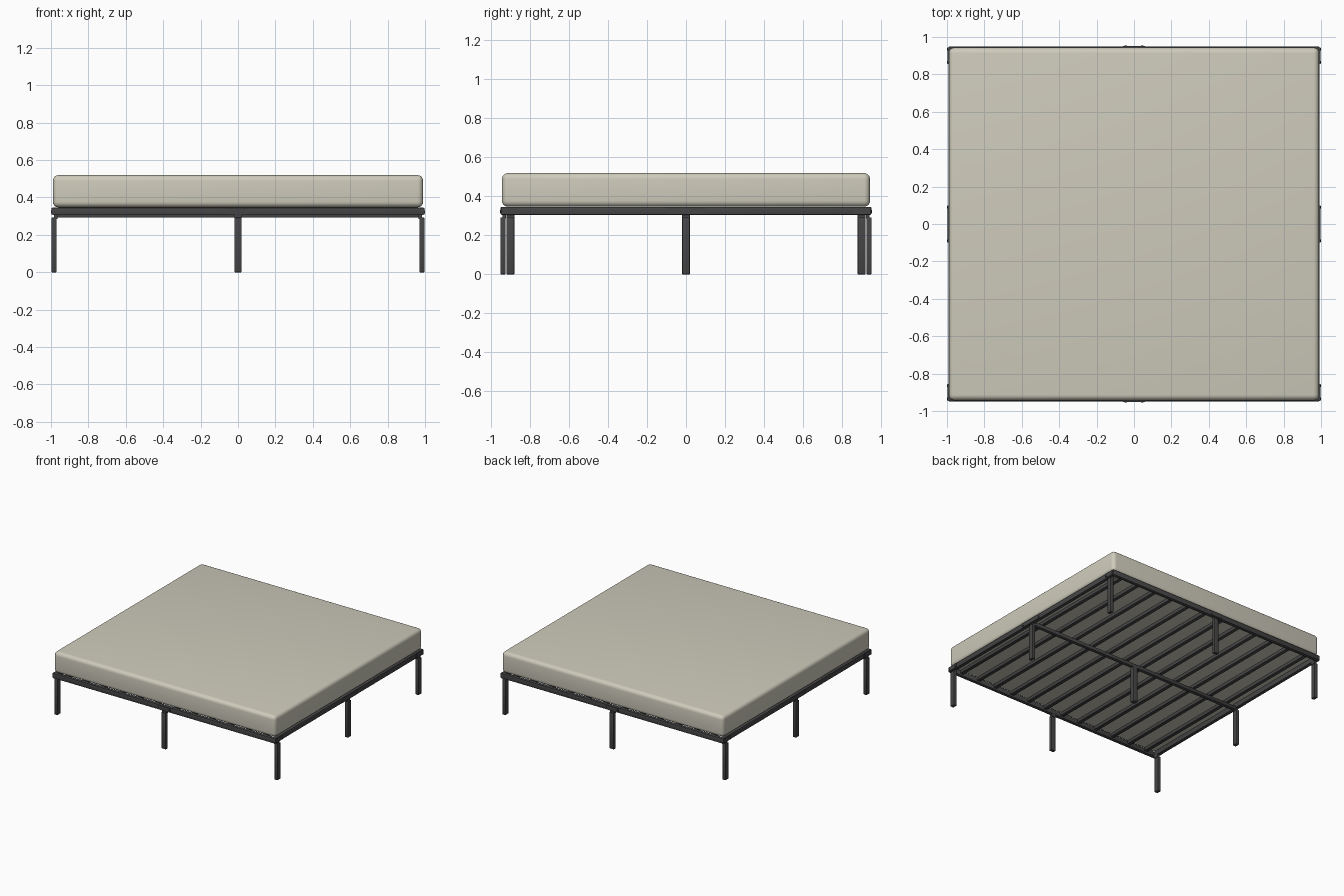
import bpy
import math

if "Cube" in bpy.data.objects:
    bpy.data.objects.remove(bpy.data.objects["Cube"])


def material(name, rgb):
    m = bpy.data.materials.new(name)
    m.diffuse_color = (*rgb, 1)
    m.use_nodes = True
    m.node_tree.nodes["Principled BSDF"].inputs["Base Color"].default_value = m.diffuse_color
    return m


CREAM = material("cream fabric", (0.62, 0.60, 0.50))
METAL = material("dark metal", (0.06, 0.06, 0.062))


def box(name, lo, hi, mat=METAL, bevel=0.0, segments=2):
    """Box between two corners, with optional rounded edges."""
    bpy.ops.mesh.primitive_cube_add(size=1, location=[(a + b) / 2 for a, b in zip(lo, hi)])
    ob = bpy.context.object
    ob.name = name
    ob.scale = [b - a for a, b in zip(lo, hi)]
    bpy.ops.object.transform_apply(location=False, rotation=False, scale=True)
    ob.data.materials.append(mat)
    if bevel:
        mod = ob.modifiers.new("rounded edges", 'BEVEL')
        mod.width = bevel
        mod.segments = segments
        bpy.ops.object.modifier_apply(modifier=mod.name)
        bpy.ops.object.shade_smooth_by_angle(angle=math.radians(40))
    return ob


def bolt(name, x, y, axis, r=0.007, depth=0.006, z=0.322):
    """Round bolt head on the outside of a rail."""
    rot = (0, math.pi / 2, 0) if axis == 'x' else (math.pi / 2, 0, 0)
    bpy.ops.mesh.primitive_cylinder_add(vertices=12, radius=r, depth=depth,
                                        location=(x, y, z), rotation=rot)
    ob = bpy.context.object
    ob.name = name
    ob.data.materials.append(METAL)
    bpy.ops.object.shade_smooth_by_angle(angle=math.radians(40))


RX, RY = 0.993, 0.948        # outer faces of the rails
Z0, Z1 = 0.305, 0.346        # rail bottom and top
T = 0.028                    # rail thickness

# Mattress
box("mattress", (-0.99, -0.943, 0.347), (0.99, 0.943, 0.519), CREAM, 0.03, 5)

# Front and back rails with their middle legs
for s, side in ((-1, "front"), (1, "back")):
    def span(a, b):
        return sorted((s * a, s * b))
    y0, y1 = span(RY - T, RY)
    box(side + "_rail", (-RX, y0, Z0), (RX, y1, Z1), bevel=0.004)
    y0, y1 = span(0.925, 0.951)
    box(side + "_middle_leg", (-0.02, y0, 0), (0.02, y1, 0.292), bevel=0.003)
    y0, y1 = span(0.922, 0.94)
    box(side + "_middle_bracket", (-0.02, y0, 0.285), (0.02, y1, 0.308))
    y0, y1 = span(RY - 0.002, RY + 0.003)
    box(side + "_joint_plate", (-0.06, y0, 0.308), (0.06, y1, 0.343))
    for x in (-0.045, 0.045):
        bolt(side + "_bolt", x, s * 0.951, 'y')

# Side rails with corner legs and side middle legs
for s, side in ((-1, "left"), (1, "right")):
    def span(a, b):
        return sorted((s * a, s * b))
    x0, x1 = span(RX - T, RX)
    box(side + "_rail", (x0, -RY, Z0), (x1, RY, Z1), bevel=0.004)
    for y, place in ((-0.9, "front"), (0, "middle"), (0.9, "back")):
        x0, x1 = span(0.97, 0.997)
        box(f"{side}_{place}_leg", (x0, y - 0.02, 0), (x1, y + 0.02, 0.292), bevel=0.003)
        x0, x1 = span(0.966, 0.985)
        box(f"{side}_{place}_bracket", (x0, y - 0.02, 0.285), (x1, y + 0.02, 0.308))
        half = 0.1 if y == 0 else 0.045
        x0, x1 = span(RX - 0.002, RX + 0.003)
        box(f"{side}_{place}_plate", (x0, y - half, 0.308), (x1, y + half, 0.343))
        for d in (-1, 1):
            bolt(f"{side}_{place}_bolt", s * 0.997, y + d * (half - 0.01), 'x')

# Centre beam and its leg
box("centre_beam", (-0.968, -0.014, 0.292), (0.968, 0.014, 0.32), bevel=0.003)
box("centre_leg", (-0.02, -0.02, 0), (0.02, 0.02, 0.294), bevel=0.003)

# Slats running front to back
COUNT = 12
for i in range(COUNT):
    x = -0.968 + (i + 0.5) * 1.936 / COUNT
    box("slat", (x - 0.015, -0.925, 0.318), (x + 0.015, 0.925, 0.345), bevel=0.003)
